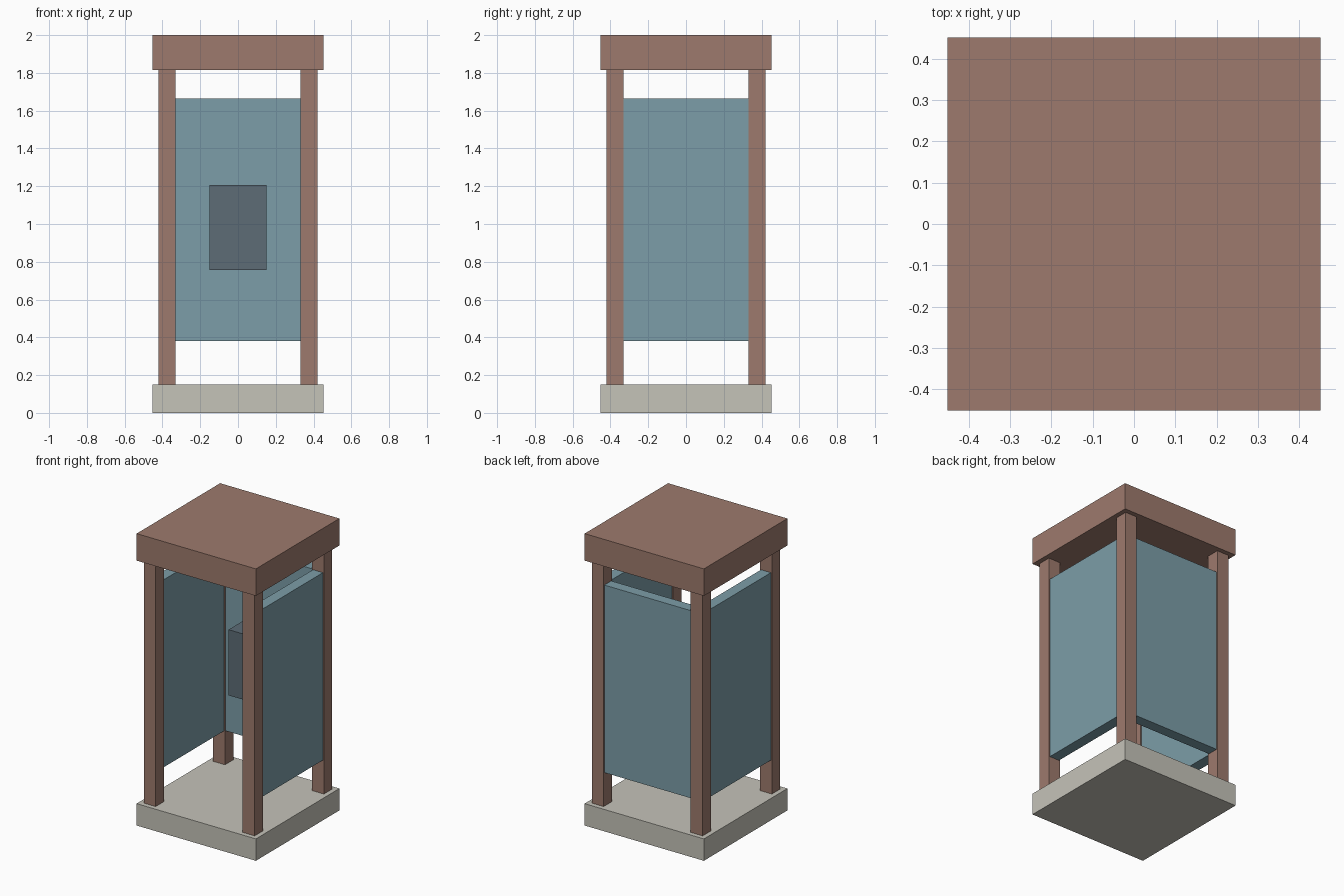
import bpy

cube = bpy.data.objects.get("Cube")
if cube:
    bpy.data.objects.remove(cube, do_unlink=True)


def make_material(name, rgb):
    mat = bpy.data.materials.new(name)
    mat.use_nodes = True
    colour = (*rgb, 1.0)
    mat.diffuse_color = colour
    mat.node_tree.nodes["Principled BSDF"].inputs["Base Color"].default_value = colour
    return mat


brown = make_material("reddish brown", (0.337, 0.195, 0.153))
teal = make_material("dusty teal", (0.202, 0.337, 0.392))
stone = make_material("pale stone", (0.558, 0.546, 0.485))
slate = make_material("dark slate", (0.109, 0.150, 0.181))


def box(name, low, high, mat):
    """Axis-aligned box between two opposite corners."""
    centre = [(a + b) / 2 for a, b in zip(low, high)]
    size = [b - a for a, b in zip(low, high)]
    bpy.ops.mesh.primitive_cube_add(size=1, location=centre)
    obj = bpy.context.object
    obj.name = name
    obj.scale = size
    bpy.ops.object.transform_apply(location=False, rotation=False, scale=True)
    obj.data.materials.append(mat)
    return obj


HALF = 0.452                       # half width of base and roof
POST_IN, POST_OUT = 0.33, 0.42     # post faces
PANEL_IN, PANEL_OUT = 0.3375, 0.4125
BASE_TOP, ROOF_BOTTOM, TOP = 0.15, 1.815, 2.0
PANEL_LOW, PANEL_HIGH = 0.38, 1.665

# Base slab and roof slab
box("base", (-HALF, -HALF, 0), (HALF, HALF, BASE_TOP), stone)
box("roof", (-HALF, -HALF, ROOF_BOTTOM), (HALF, HALF, TOP), brown)

# Four corner posts and the two side panels
for side, sx in (("left", 1), ("right", -1)):
    x0, x1 = sorted((sx * POST_IN, sx * POST_OUT))
    for end, sy in (("front", -1), ("back", 1)):
        y0, y1 = sorted((sy * POST_IN, sy * POST_OUT))
        box(f"{end}_{side}_post", (x0, y0, BASE_TOP), (x1, y1, ROOF_BOTTOM), brown)
    x0, x1 = sorted((sx * PANEL_IN, sx * PANEL_OUT))
    box(f"{side}_panel", (x0, -POST_IN, PANEL_LOW), (x1, POST_IN, PANEL_HIGH), teal)

# Back panel and the unit mounted on its inner face
box("back_panel", (-POST_IN, PANEL_IN, PANEL_LOW), (POST_IN, PANEL_OUT, PANEL_HIGH), teal)
box("wall_unit", (-0.15, 0.1125, 0.757), (0.15, PANEL_IN, 1.207), slate)
